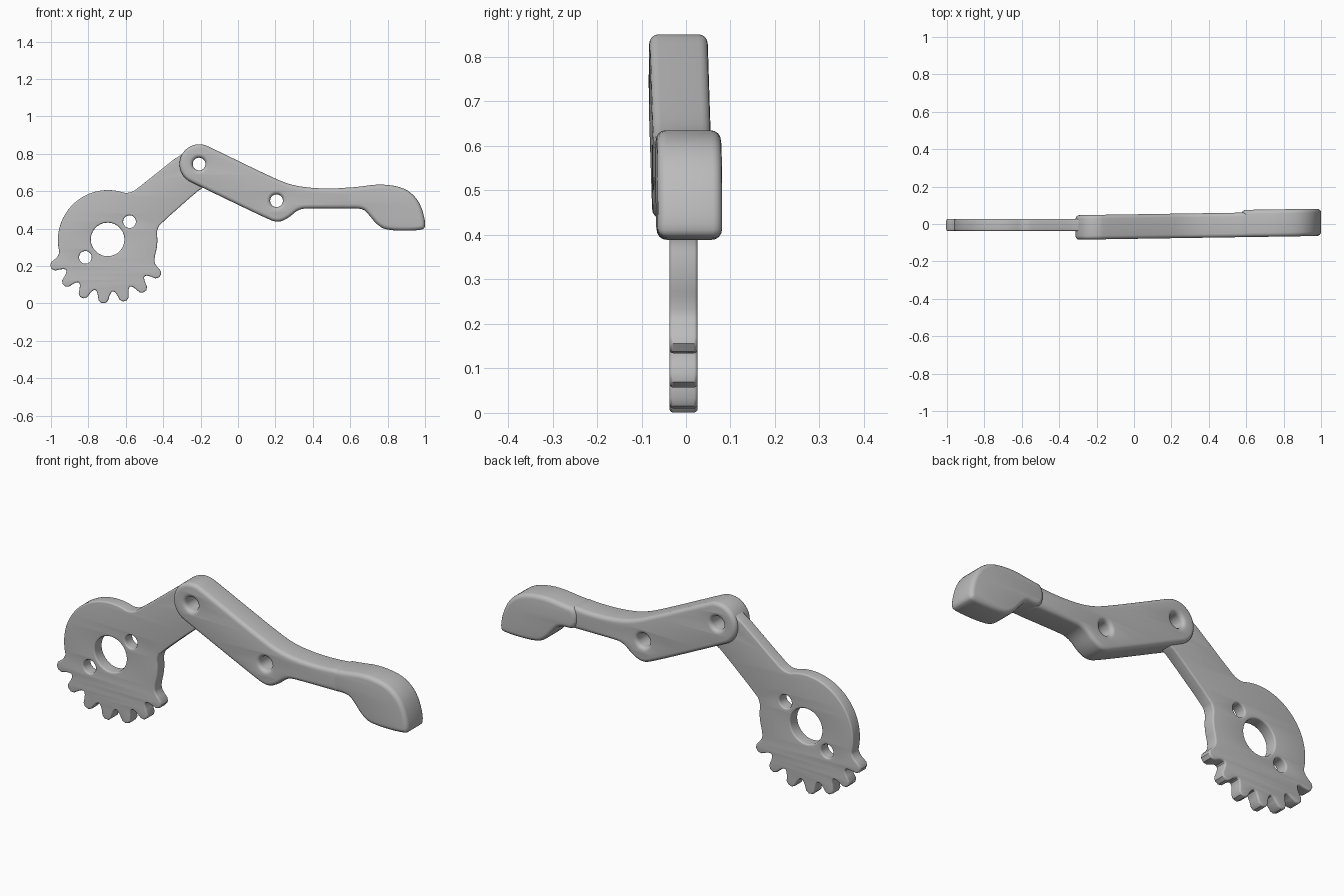
import bpy, bmesh, math
from mathutils import Vector

if "Cube" in bpy.data.objects:
    bpy.data.objects.remove(bpy.data.objects["Cube"])

grey = bpy.data.materials.new("plain_grey")
grey.diffuse_color = (0.5, 0.5, 0.5, 1)
grey.use_nodes = True
grey.node_tree.nodes["Principled BSDF"].inputs["Base Color"].default_value = grey.diffuse_color


def arc(cx, cz, r, a0, a1, n):
    return [(cx + r * math.cos(math.radians(a0 + (a1 - a0) * i / n)),
             cz + r * math.sin(math.radians(a0 + (a1 - a0) * i / n))) for i in range(n + 1)]


def soften(pts, times):
    """Corner-cutting smoothing of a closed outline."""
    for _ in range(times):
        out = []
        for i, p in enumerate(pts):
            a, b = Vector(p), Vector(pts[(i + 1) % len(pts)])
            out += [a.lerp(b, 0.25)[:], a.lerp(b, 0.75)[:]]
        pts = out
    return pts


def plate(name, outline, holes, half, bevel, y0, slope=0.0):
    """Rounded slab: outline in x/z with round holes, y centre = y0 + slope * x."""
    cu = bpy.data.curves.new(name + "_profile", 'CURVE')
    cu.dimensions, cu.fill_mode = '2D', 'BOTH'
    cu.extrude, cu.bevel_depth = half - bevel, bevel
    cu.bevel_resolution, cu.offset = 3, -bevel
    for loop in [outline] + [arc(x, z, r, 0, 360, 28)[:-1] for x, z, r in holes]:
        sp = cu.splines.new('POLY')
        sp.points.add(len(loop) - 1)
        for p, (x, z) in zip(sp.points, loop):
            p.co = (x, z, 0, 1)
        sp.use_cyclic_u = True
    tmp = bpy.data.objects.new(name + "_helper", cu)
    bpy.context.collection.objects.link(tmp)
    deps = bpy.context.evaluated_depsgraph_get()
    me = bpy.data.meshes.new_from_object(tmp.evaluated_get(deps))
    bpy.data.objects.remove(tmp)
    bm = bmesh.new()
    bm.from_mesh(me)
    for v in bm.verts:
        x, z, d = v.co
        v.co = (x, y0 + slope * x - d, z)
    bmesh.ops.remove_doubles(bm, verts=bm.verts, dist=0.0002)
    bmesh.ops.recalc_face_normals(bm, faces=bm.faces)
    bm.to_mesh(me)
    bm.free()
    me.name = name
    me.materials.clear()
    me.materials.append(grey)
    ob = bpy.data.objects.new(name, me)
    bpy.context.collection.objects.link(ob)
    bpy.ops.object.select_all(action='DESELECT')
    ob.select_set(True)
    bpy.context.view_layer.objects.active = ob
    bpy.ops.object.shade_smooth_by_angle(angle=math.radians(40))
    return ob


# Toothed plate with its arm
GX, GZ = -0.695, 0.338
gear = arc(GX, GZ, 0.268, 70, 194, 24)
for k in range(7):
    c = 205.5 + 20 * k
    for da, r in ((-10, 0.272), (-6.8, 0.287), (-3.7, 0.338),
                  (3.7, 0.338), (6.8, 0.287), (10, 0.272)):
        if da == 10 and k < 6:
            continue
        a = math.radians(c + da)
        gear.append((GX + r * math.cos(a), GZ + r * math.sin(a)))
gear += arc(GX, GZ, 0.264, 342, 369, 5)
gear += [(-0.428, 0.402), (-0.42, 0.42), (-0.215, 0.602), (-0.19, 0.615), (-0.15, 0.67), (-0.125, 0.74),
         (-0.15, 0.79), (-0.21, 0.83), (-0.28, 0.82), (-0.54, 0.612), (-0.57, 0.594)]
PIVOT = (-0.208, 0.745, 0.034)
plate("toothed_plate", soften(gear, 1),
      [(-0.697, 0.342, 0.09), (-0.58, 0.437, 0.034), (-0.816, 0.246, 0.034), PIVOT],
      0.0315, 0.008, -0.0055)

# Lever link with two holes, running into the neck
lever = arc(-0.207, 0.745, 0.106, 65, 245, 18)
lever += [(0.15, 0.455), (0.21, 0.432), (0.265, 0.452), (0.325, 0.505), (0.39, 0.508),
          (0.55, 0.508), (0.64, 0.508), (0.64, 0.624), (0.515, 0.613), (0.385, 0.617),
          (0.28, 0.634), (0.18, 0.675)]
plate("lever", soften(lever, 2), [PIVOT, (0.206, 0.549, 0.034)],
      0.0655, 0.02, -0.0137, 0.0155)

# Handle grip, thicker towards the back
grip = [(0.575, 0.508), (0.575, 0.617), (0.65, 0.624), (0.76, 0.639), (0.88, 0.622),
        (0.95, 0.572), (0.988, 0.50), (1.005, 0.41), (0.98, 0.389), (0.80, 0.389),
        (0.745, 0.418), (0.695, 0.48), (0.665, 0.508)]
plate("handle", soften(grip, 2), [], 0.0728, 0.022, -0.0065, 0.0155)
